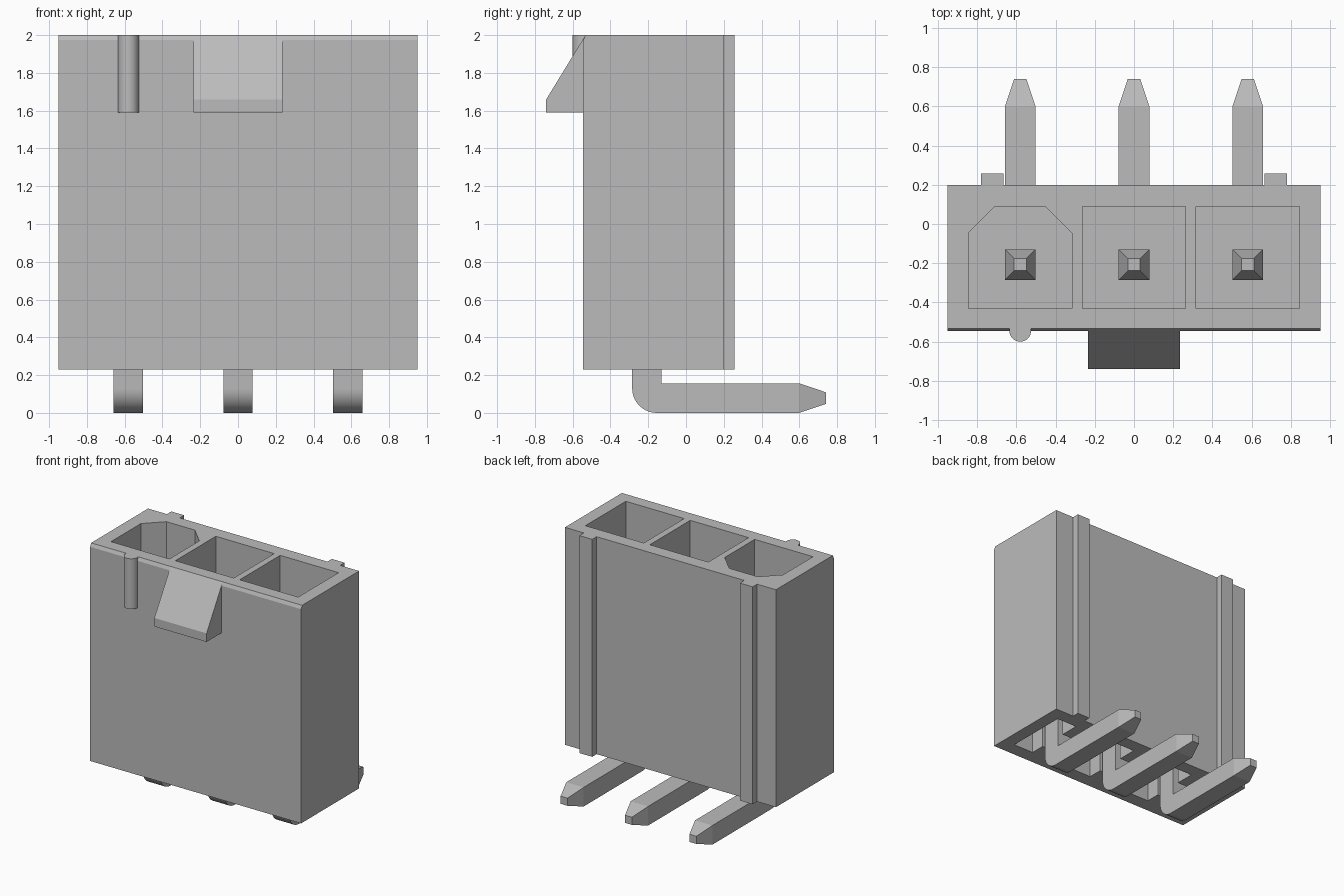
import bpy, bmesh, math
from mathutils import Vector

if "Cube" in bpy.data.objects:
    bpy.data.objects.remove(bpy.data.objects["Cube"], do_unlink=True)

grey = bpy.data.materials.new("plain_grey")
grey.use_nodes = True
GREY = (0.5, 0.5, 0.5, 1)
grey.diffuse_color = GREY
grey.node_tree.nodes["Principled BSDF"].inputs["Base Color"].default_value = GREY

PITCH = 0.58
TOP, BASE = 2.0, 0.23
FRONT, BACK = -0.545, 0.2


def make_object(name, bm):
    bmesh.ops.recalc_face_normals(bm, faces=bm.faces)
    mesh = bpy.data.meshes.new(name)
    bm.to_mesh(mesh)
    bm.free()
    mesh.materials.append(grey)
    obj = bpy.data.objects.new(name, mesh)
    bpy.context.collection.objects.link(obj)
    return obj


def prism(points, start, depth):
    """Extrude a polygon of 3D points along the vector depth."""
    bm = bmesh.new()
    face = bm.faces.new([bm.verts.new(Vector(p) + Vector(start)) for p in points])
    new = bmesh.ops.extrude_face_region(bm, geom=[face])["geom"]
    verts = [g for g in new if isinstance(g, bmesh.types.BMVert)]
    bmesh.ops.translate(bm, verts=verts, vec=depth)
    bmesh.ops.recalc_face_normals(bm, faces=bm.faces)
    return bm


def side_prism(profile, half_width):
    """Extrude a (y, z) profile symmetrically across x."""
    return prism([(0, y, z) for y, z in profile], (-half_width, 0, 0), (2 * half_width, 0, 0))


def plan_prism(outline, z0, z1):
    """Extrude an (x, y) outline upwards."""
    return prism([(x, y, 0) for x, y in outline], (0, 0, z0), (0, 0, z1 - z0))


def rect(x0, x1, y0, y1):
    return [(x0, y0), (x1, y0), (x1, y1), (x0, y1)]


def cut(target, bm):
    cutter = make_object("cutter", bm)
    cutter.hide_render = True
    mod = target.modifiers.new("cut", "BOOLEAN")
    mod.operation, mod.solver, mod.object = "DIFFERENCE", "EXACT", cutter
    bpy.context.view_layer.objects.active = target
    bpy.ops.object.modifier_apply(modifier=mod.name)
    bpy.data.objects.remove(cutter, do_unlink=True)


# Housing with a small lead-in slope on the front top edge
housing = make_object("housing", side_prism(
    [(FRONT, BASE), (BACK, BASE), (BACK, TOP), (FRONT + 0.013, TOP), (FRONT, TOP - 0.027)], 0.95))

for i in (-1, 0, 1):
    c = i * PITCH
    x0, x1, y0, y1 = c - 0.263, c + 0.263, -0.43, 0.09
    # Top socket; the first one has two clipped corners for keying
    outline = rect(x0, x1, y0, y1)
    if i == -1:
        k = 0.135
        outline = [(x0, y0), (x1, y0), (x1, y1 - k), (x1 - k, y1), (x0 + k, y1), (x0, y1 - k)]
    cut(housing, plan_prism(outline, 0.6, TOP + 0.1))
    # H-shaped pocket in the underside
    w, ya, yb = 0.08, -0.31, -0.07
    pocket = [(x0, y0), (c - w, y0), (c - w, ya), (c + w, ya), (c + w, y0), (x1, y0),
              (x1, y1), (c + w, y1), (c + w, yb), (c - w, yb), (c - w, y1), (x0, y1)]
    cut(housing, plan_prism(pocket, BASE - 0.1, 0.5))

# Back ribs
for name, s in (("left_rib", 1), ("right_rib", -1)):
    xs = sorted((s * 0.665, s * 0.78))
    make_object(name, plan_prism(rect(*xs, BACK, 0.257), BASE, TOP))

# Ramped latch on the front
make_object("latch_ramp", side_prism(
    [(FRONT, 1.59), (-0.74, 1.59), (-0.74, 1.66), (FRONT + 0.013, TOP), (FRONT + 0.013, 1.9),
     (FRONT, 1.9)], 0.235))

# Half-round key beside the latch
R = 0.055
arc = [(-PITCH + R * math.cos(a), FRONT + R * math.sin(a))
       for a in [math.pi + math.pi * n / 16 for n in range(17)]]
arc += [(-PITCH + R, FRONT + 0.013), (-PITCH - R, FRONT + 0.013)]
key = make_object("front_key", plan_prism(arc, 1.59, TOP))

# Bent pins, tapered at both ends
H = 0.078
PY, TIP = -0.207, 1.45
BEND = 0.13
smooth = [key]
for i, name in enumerate(("right_pin", "middle_pin", "left_pin")):
    yf, yk = PY - H, PY + H
    profile = [(yk, TIP - 0.14), (yf, TIP - 0.14)]
    profile += [(yf + BEND - BEND * math.cos(a), BEND - BEND * math.sin(a))
                for a in [math.pi / 2 * n / 10 for n in range(11)]]
    profile += [(0.6, 0), (0.6, 2 * H), (yk, 2 * H)]
    bm = side_prism(profile, H)
    bm.faces.ensure_lookup_table()
    ends = [(Vector((0, 0.14, 0)), lambda v: v.y > 0.59),
            (Vector((0, 0, 0.14)), lambda v: v.z > 1)]
    for step, at_end in ends:
        face = next(f for f in bm.faces if all(at_end(v.co) for v in f.verts))
        tip = bmesh.ops.extrude_discrete_faces(bm, faces=[face])["faces"][0]
        mid = tip.calc_center_median()
        for v in tip.verts:
            v.co = mid + (v.co - mid) * 0.4 + step
    bmesh.ops.translate(bm, verts=bm.verts, vec=((i - 1) * PITCH, 0, 0))
    smooth.append(make_object(name, bm))

# Smooth the rounded parts, keeping edges sharp
bpy.ops.object.select_all(action="DESELECT")
for obj in smooth:
    obj.select_set(True)
bpy.context.view_layer.objects.active = key
bpy.ops.object.shade_smooth_by_angle(angle=math.radians(18))
